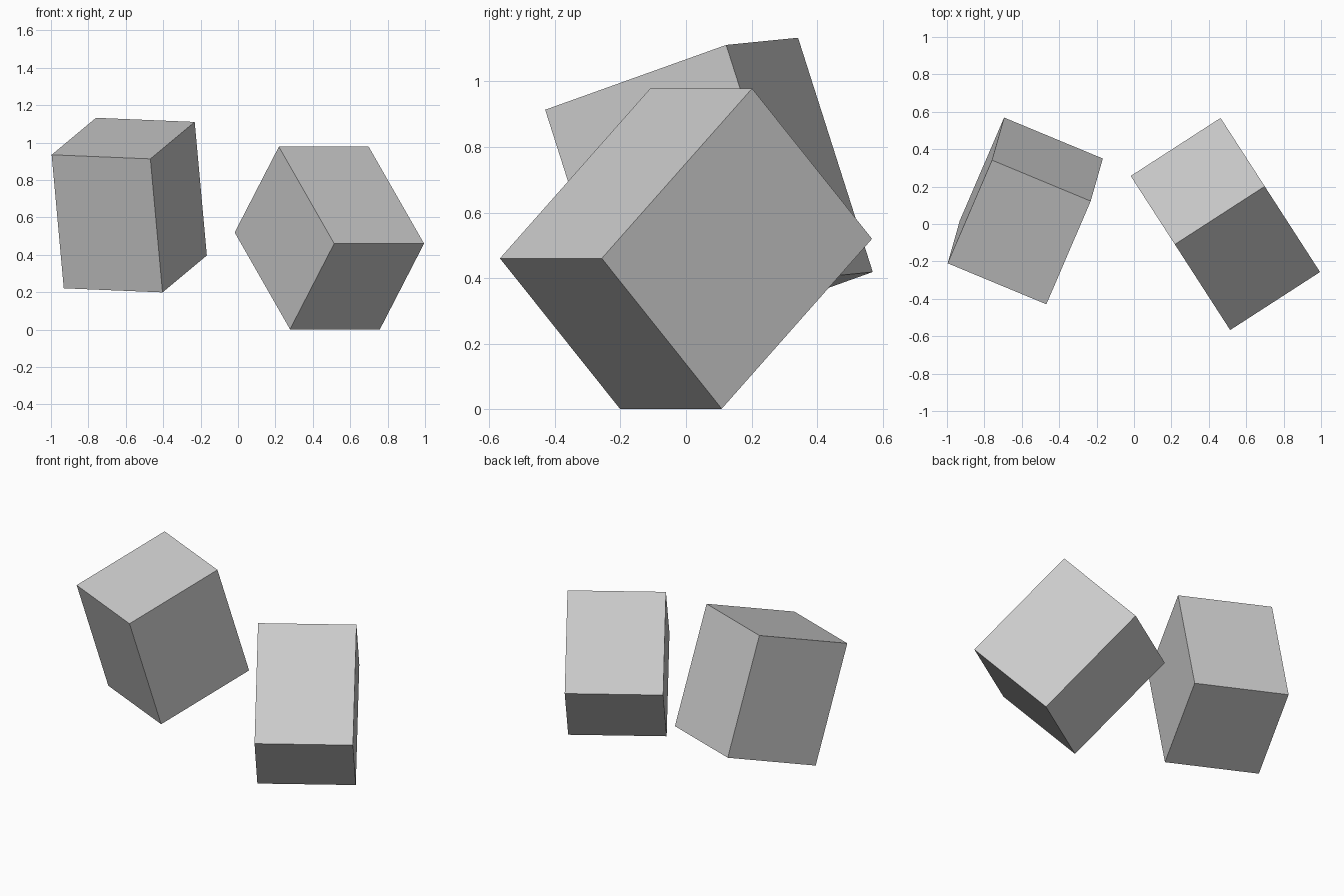
import bpy
from mathutils import Vector, Matrix

if "Cube" in bpy.data.objects:
    bpy.data.objects.remove(bpy.data.objects["Cube"])

SIZE = (0.572, 0.632, 0.752)  # both blocks share the same dimensions


def block(name, centre, width_dir, depth_dir):
    """Add a rectangular block tilted so its width and depth follow the given directions."""
    x = Vector(width_dir).normalized()
    y = Vector(depth_dir)
    y = (y - x * y.dot(x)).normalized()
    z = x.cross(y)
    rot = Matrix((x, y, z)).transposed().to_4x4()
    bpy.ops.mesh.primitive_cube_add(size=1)
    obj = bpy.context.object
    obj.name = name
    obj.matrix_world = Matrix.Translation(centre) @ rot @ Matrix.Diagonal((*SIZE, 1))
    return obj


# Raised, slightly tilted block on the left
block("left_block", (-0.5815, 0.07, 0.666), (0.53, -0.22, -0.022), (0.237, 0.55, 0.197))

# Block balanced on its long edge on the right
block("right_block", (0.4885, 0.0, 0.49), (0.48, 0.31, 0), (-0.24, 0.365, -0.46))
